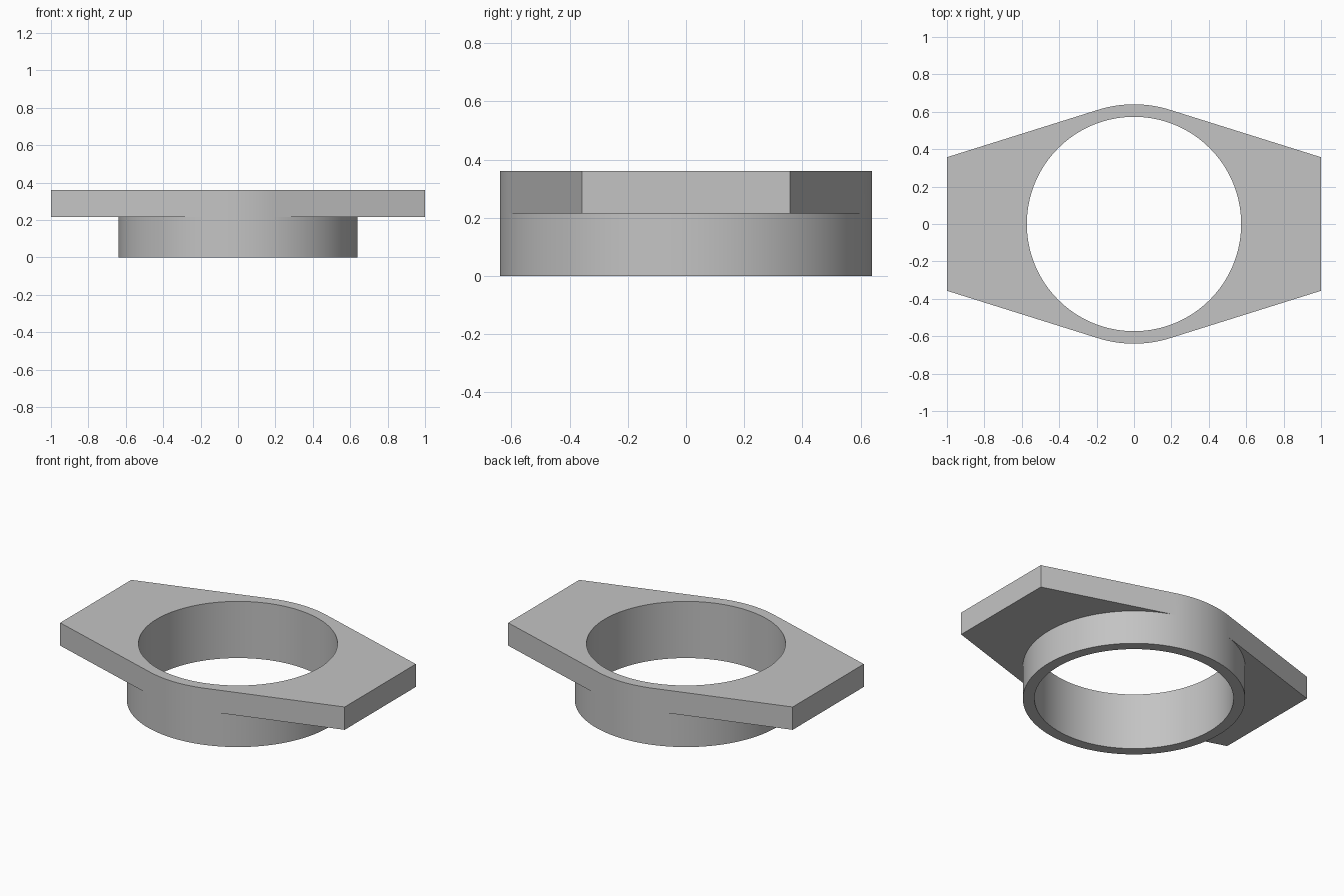
import bpy, bmesh
from math import pi, sin, cos, atan2, acos, hypot, radians

if "Cube" in bpy.data.objects:
    bpy.data.objects.remove(bpy.data.objects["Cube"], do_unlink=True)

BORE, COLLAR = 0.573, 0.64       # inner and outer collar radius
HALF_END = 0.357                 # half width of the flange ends
FLANGE_Z, TOP_Z = 0.215, 0.36

corner = atan2(HALF_END, 1)
tangent = corner + acos(COLLAR / hypot(1, HALF_END))


def flange_radius(a):
    """Flange outline: flat end, straight taper, then the collar arc."""
    if a <= corner:
        return 1 / cos(a)
    if a < tangent:
        return COLLAR / cos(tangent - a)
    return COLLAR


def span(start, end, count):
    return [start + (end - start) * i / count for i in range(count)]


# Angles of one quadrant, mirrored into a full turn of (cos, sin, radius)
quarter = span(0, corner, 9) + span(corner, tangent, 24) + span(tangent, pi / 2, 8)
half = quarter + [pi / 2] + [pi - a for a in reversed(quarter[1:])]
turn = [(a + k, min(a, pi - a)) for k in (0, pi) for a in half]

bm = bmesh.new()


def ring(z, radius):
    return [bm.verts.new((radius(q) * cos(a), radius(q) * sin(a), z)) for a, q in turn]


def bore(q):
    return BORE


def collar(q):
    return COLLAR


# Closed section swept around the axis: bore, collar, flange underside, edge, top
rings = [ring(0, bore), ring(0, collar), ring(FLANGE_Z, collar),
         ring(FLANGE_Z, flange_radius), ring(TOP_Z, flange_radius), ring(TOP_Z, bore)]
for lower, upper in zip(rings, rings[1:] + rings[:1]):
    for i in range(len(turn)):
        j = (i + 1) % len(turn)
        bm.faces.new((lower[i], lower[j], upper[j], upper[i]))

# Weld where the flange edge runs into the collar
bmesh.ops.remove_doubles(bm, verts=bm.verts, dist=0.00001)
bmesh.ops.recalc_face_normals(bm, faces=bm.faces)

mesh = bpy.data.meshes.new("flanged_collar")
bm.to_mesh(mesh)
bm.free()
part = bpy.data.objects.new("flanged_collar", mesh)
bpy.context.collection.objects.link(part)

grey = bpy.data.materials.new("plain grey")
grey.use_nodes = True
grey.diffuse_color = (0.55, 0.55, 0.55, 1)
grey.node_tree.nodes["Principled BSDF"].inputs["Base Color"].default_value = grey.diffuse_color
mesh.materials.append(grey)

bpy.ops.object.select_all(action="DESELECT")
part.select_set(True)
bpy.context.view_layer.objects.active = part
bpy.ops.object.shade_smooth_by_angle(angle=radians(30))
